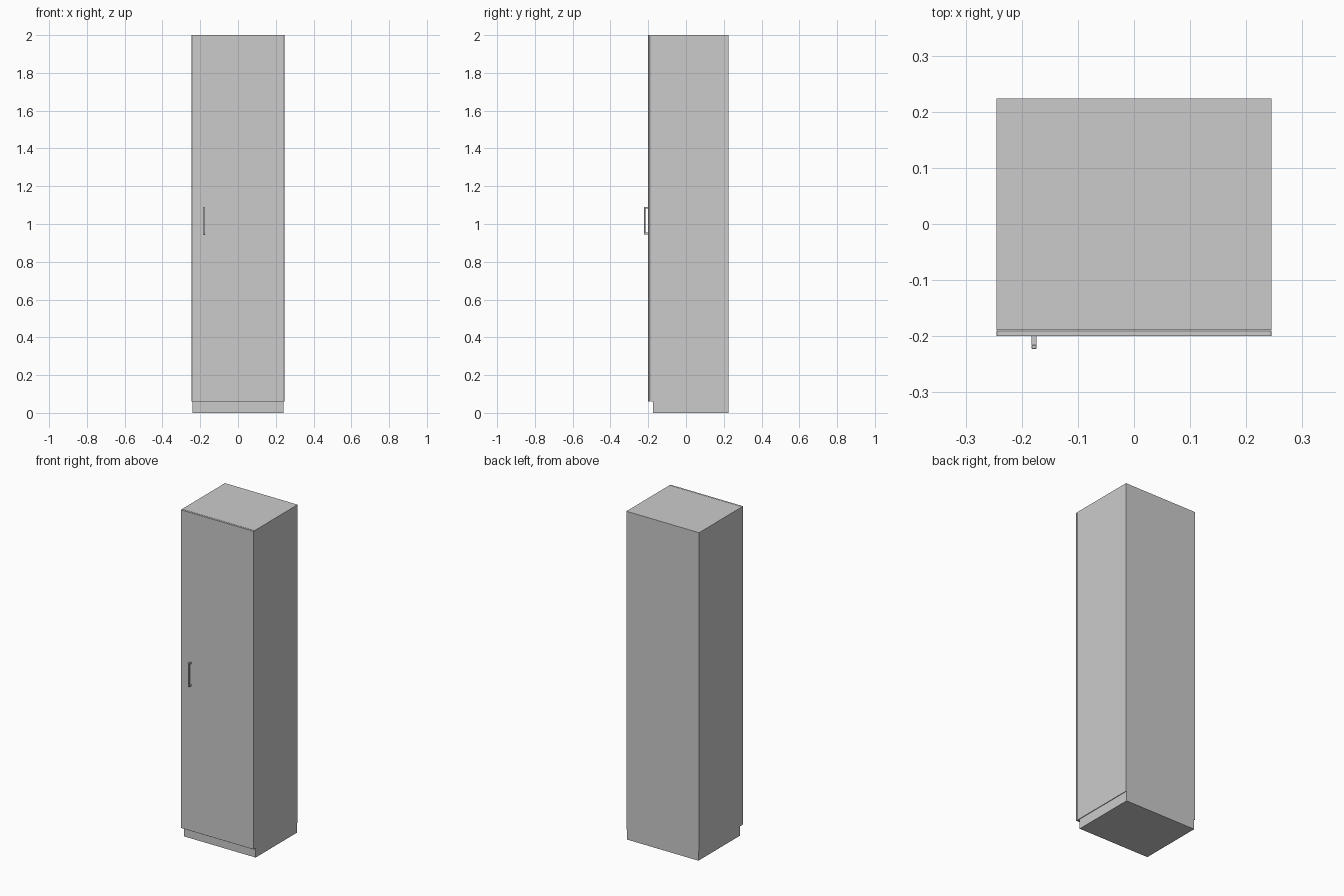
import bpy
import bmesh

if "Cube" in bpy.data.objects:
    bpy.data.objects.remove(bpy.data.objects["Cube"])


def box(name, x, y, z, bevel=0.0):
    """Box from (min, max) pairs on each axis."""
    bm = bmesh.new()
    bmesh.ops.create_cube(bm, size=1)
    for v in bm.verts:
        for i, (lo, hi) in enumerate((x, y, z)):
            v.co[i] = hi if v.co[i] > 0 else lo
    mesh = bpy.data.meshes.new(name)
    bm.to_mesh(mesh)
    bm.free()
    obj = bpy.data.objects.new(name, mesh)
    bpy.context.collection.objects.link(obj)
    if bevel:
        mod = obj.modifiers.new("edge_bevel", 'BEVEL')
        mod.width = bevel
        mod.segments = 1
    return obj


W, BACK, TOP, BASE = 0.245, 0.224, 2.0, 0.06

# Carcass: a box whose front face is inset and pushed back to hollow it
carcass = box("carcass", (-W, W), (-0.189, BACK), (BASE, TOP))
bm = bmesh.new()
bm.from_mesh(carcass.data)
bm.normal_update()
front = min(bm.faces, key=lambda f: f.calc_center_median().y)
bmesh.ops.inset_region(bm, faces=[front], thickness=0.018)
cavity = bmesh.ops.extrude_discrete_faces(bm, faces=[front])["faces"][0]
bmesh.ops.translate(bm, vec=(0, 0.4, 0), verts=cavity.verts)
bm.to_mesh(carcass.data)
bm.free()

# Recessed plinth
box("plinth", (-W + 0.004, W - 0.004), (-0.174, BACK), (0, BASE))

# Single full-height door, with a hairline gap to the carcass
box("door", (-W, W), (-0.2, -0.19), (BASE, TOP), bevel=0.0006)

# Bar handle on two posts
HX, R = -0.178, 0.0045
box("handle_bar", (HX - R, HX + R), (-0.2225, -0.2155), (0.945, 1.09), bevel=0.001)
for name, z in (("handle_post_lower", 0.9495), ("handle_post_upper", 1.0855)):
    box(name, (HX - R, HX + R), (-0.216, -0.191), (z - R, z + R))
